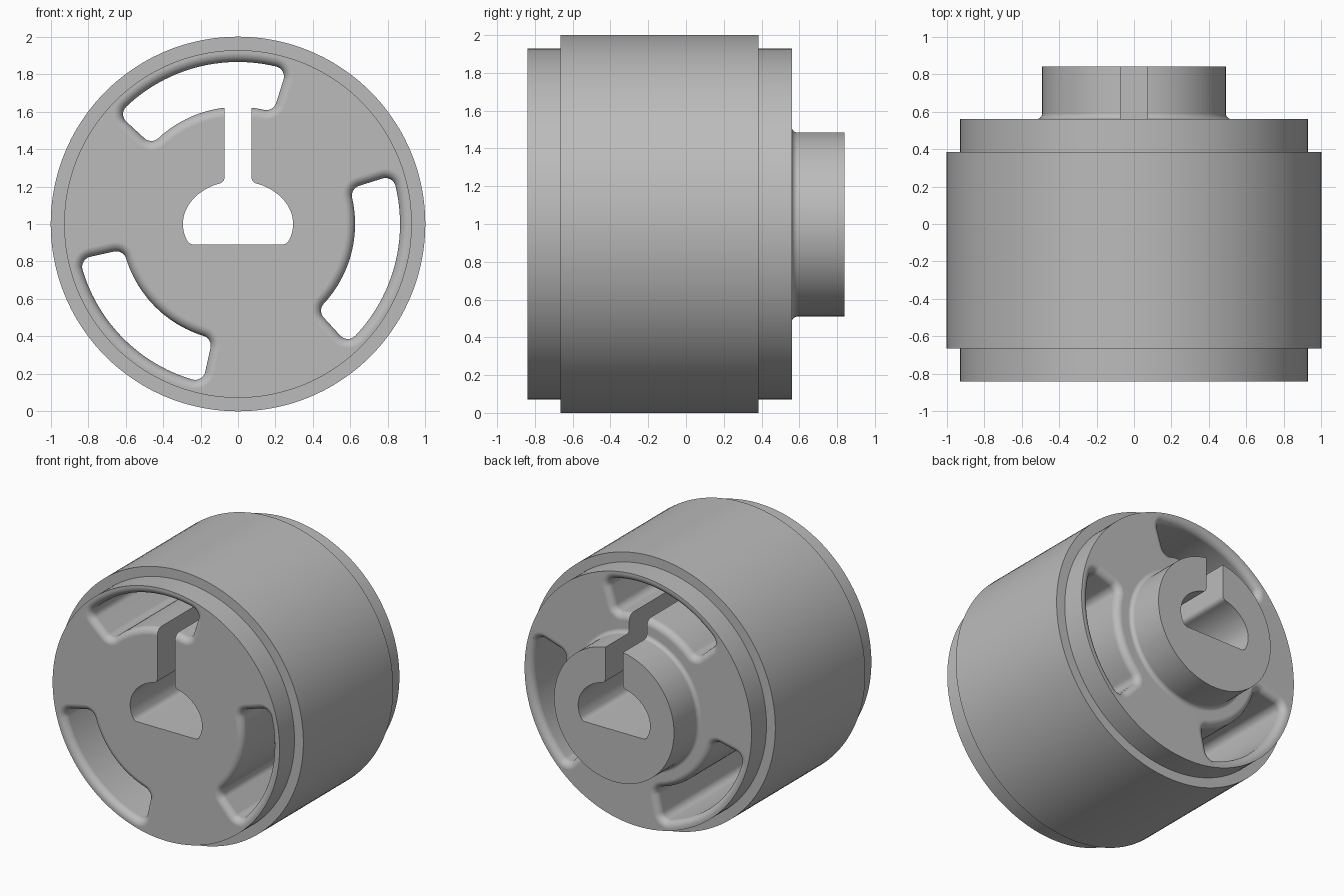
import bpy, bmesh
from math import sin, cos, asin, pi, radians
from mathutils import Vector

cube = bpy.data.objects.get("Cube")
if cube:
    bpy.data.objects.remove(cube)

FRONT, BACK = -0.84, 0.84      # overall length
REAR_FACE = 0.56               # rear face of the drum, where the hub starts
FILLET = 0.05                  # rounding of the window rims
STEPS = 8
AXIS_Z = 1.0


def polar(r, a):
    return Vector((r * cos(a), r * sin(a)))


def span(a, b, n):
    return [a + (b - a) * i / n for i in range(n + 1)]


def loft(name, sections):
    """Skin a list of (y, outline) sections and cap both ends."""
    bm = bmesh.new()
    rings = [[bm.verts.new((p.x, y, p.y + AXIS_Z)) for p in outline]
             for y, outline in sections]
    n = len(rings[0])
    for a, b in zip(rings, rings[1:]):
        for i in range(n):
            j = (i + 1) % n
            bm.faces.new((a[i], a[j], b[j], b[i]))
    bm.faces.new(rings[0])
    bm.faces.new(rings[-1])
    bmesh.ops.recalc_face_normals(bm, faces=bm.faces)
    mesh = bpy.data.meshes.new(name)
    bm.to_mesh(mesh)
    bm.free()
    obj = bpy.data.objects.new(name, mesh)
    bpy.context.collection.objects.link(obj)
    return obj


def circle(r, n=144):
    return [polar(r, 2 * pi * i / n) for i in range(n)]


def window_outline(a0, a1, r_in=0.625, r_out=0.865, rc=0.055):
    """Rounded ring sector as (point, outward normal) pairs."""
    out = asin(rc / (r_out - rc))
    inn = asin(rc / (r_in + rc))
    pts = [(polar(r_out, a), polar(1, a)) for a in span(a0 + out, a1 - out, 24)]

    def corner(r, a, start, end):
        for t in span(start, end, STEPS):
            pts.append((polar(r, a) + polar(rc, t), polar(1, t)))

    corner(r_out - rc, a1 - out, a1 - out, a1 + pi / 2)
    corner(r_in + rc, a1 - inn, a1 + pi / 2, a1 - inn + pi)
    pts += [(polar(r_in, a), -polar(1, a)) for a in span(a1 - inn, a0 + inn, 24)]
    corner(r_in + rc, a0 + inn, a0 + inn + pi, a0 + 3 * pi / 2)
    corner(r_out - rc, a0 + out, a0 - pi / 2, a0 + out)
    # drop points repeated where arcs meet
    return [q for i, q in enumerate(pts) if (q[0] - pts[i - 1][0]).length > 1e-4]


def window_cutter(a0, a1):
    """Window that flares out at both faces, leaving rounded rims."""
    outline = window_outline(a0, a1)
    grow = lambda d: [p + n * d for p, n in outline]
    flare = [(FILLET * (1 - cos(t)), FILLET * sin(t))
             for t in span(pi / 2, 0, STEPS)]        # (growth, height in rim)
    front = [(FRONT - 0.1, grow(FILLET))]
    front += [(FRONT + FILLET - h, grow(g)) for g, h in flare]
    rear = [(REAR_FACE - FILLET + h, grow(g)) for g, h in reversed(flare)]
    rear += [(REAR_FACE + 0.4, grow(FILLET))]
    return loft("window_cutter", front + rear)


def rounded(corners):
    """Polygon from (x, z, radius) corners, rounded where radius > 0."""
    pts = []
    for i, (x, z, r) in enumerate(corners):
        c = Vector((x, z))
        if not r:
            pts.append(c)
            continue
        before = Vector(corners[i - 1][:2]) - c
        after = Vector(corners[(i + 1) % len(corners)][:2]) - c
        a = c + before.normalized() * min(r, before.length * 0.9)
        b = c + after.normalized() * min(r, after.length * 0.9)
        pts += [a * (1 - t) ** 2 + c * 2 * t * (1 - t) + b * t * t
                for t in span(0, 1, 6)]
    return pts


def bore_cutter():
    """Flat-bottomed bore with a keyway that opens into the top window."""
    rx, rz, flat, key = 0.294, 0.23, -0.11, 0.072
    low = asin(flat / rz)
    high = pi / 2 - asin(0.115 / rx)
    half = [(rx * cos(low), flat, 0.025)]
    half += [(rx * cos(t), rz * sin(t), 0) for t in span(low + 0.12, high, 24)]
    half += [(key, 0.222, 0.03), (key, 0.72, 0)]
    other = [(-x, z, r) for x, z, r in reversed(half)]
    outline = rounded(half + other)
    return loft("bore_cutter", [(FRONT - 0.1, outline), (BACK + 0.1, outline)])


# Stepped drum with the rear hub
profile = [(0.928, FRONT), (0.928, -0.665), (1.0, -0.665), (1.0, 0.385),
           (0.928, 0.385), (0.928, REAR_FACE)]
profile += [(0.52 - 0.03 * sin(t), REAR_FACE + 0.03 * (1 - cos(t)))
            for t in span(0, pi / 2, 6)]
profile += [(0.49, BACK)]
body = loft("coupling_body", [(y, circle(r)) for r, y in profile])

# Three windows and the bore
cutters = [window_cutter(radians(c - 32.5), radians(c + 32.5))
           for c in (-15, 105, 225)]
cutters.append(bore_cutter())
bpy.ops.object.select_all(action='DESELECT')
bpy.context.view_layer.objects.active = body
body.select_set(True)
for cutter in cutters:
    cutter.hide_render = True
    mod = body.modifiers.new("cut", 'BOOLEAN')
    mod.operation = 'DIFFERENCE'
    mod.solver = 'EXACT'
    mod.object = cutter
    bpy.ops.object.modifier_apply(modifier=mod.name)
    bpy.data.objects.remove(cutter)

# Smooth curved walls, crisp edges
bpy.ops.object.shade_smooth_by_angle(angle=radians(30))
weighted = body.modifiers.new("flat_caps", 'WEIGHTED_NORMAL')
weighted.keep_sharp = True

# Plain grey
grey = bpy.data.materials.new("plain_grey")
grey.use_nodes = True
colour = (0.5, 0.5, 0.5, 1)
grey.diffuse_color = colour
grey.node_tree.nodes["Principled BSDF"].inputs["Base Color"].default_value = colour
body.data.materials.clear()
body.data.materials.append(grey)
